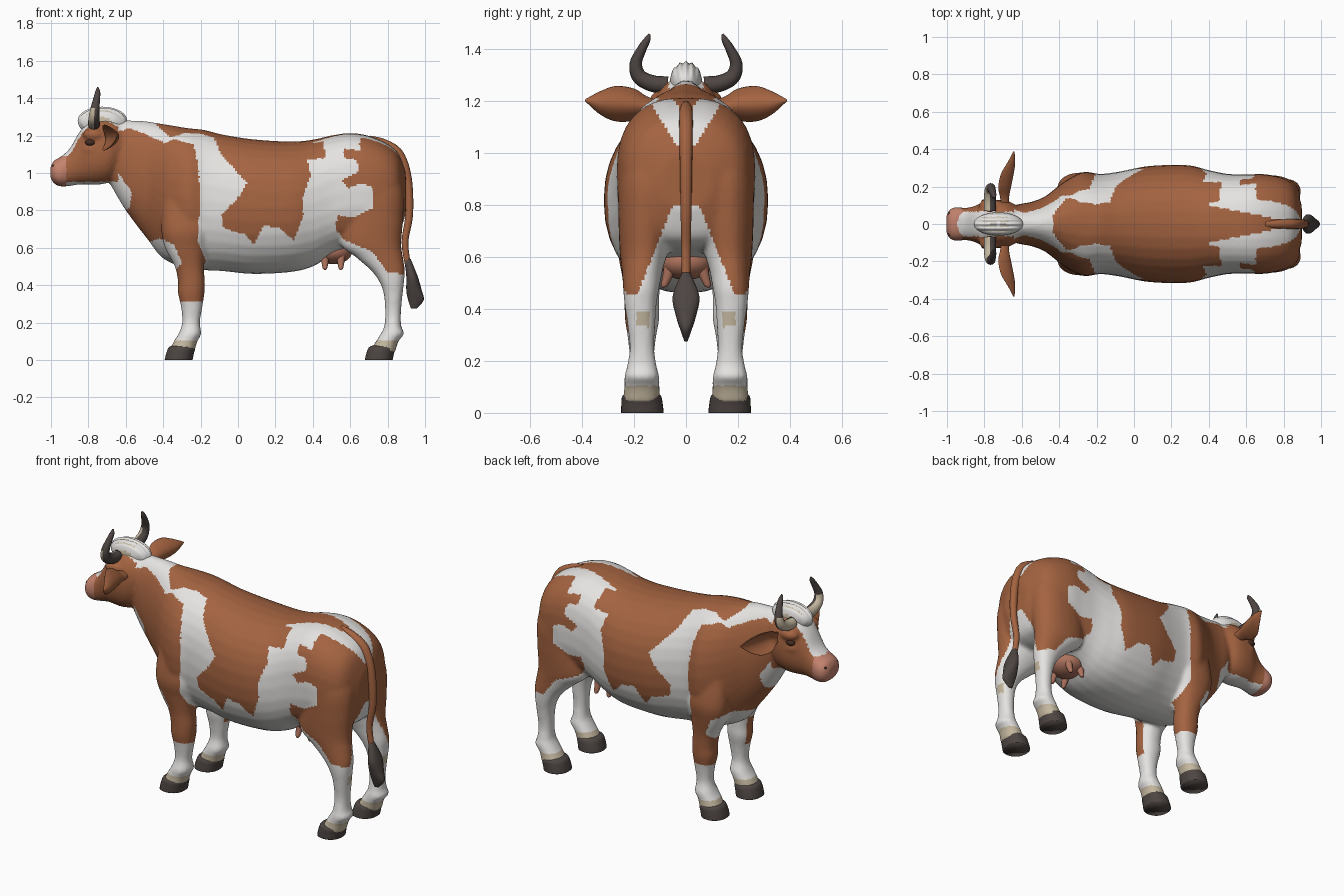
import bpy, bmesh, math
from mathutils import Vector, Matrix


def material(name, *rgb):
    m = bpy.data.materials.new(name)
    m.diffuse_color = (*rgb, 1)
    return m


WHITE = material("white hair", 0.78, 0.77, 0.75)
BROWN = material("brown hair", 0.37, 0.125, 0.052)
BEIGE = material("beige hair", 0.56, 0.48, 0.35)
PINK = material("pink nose", 0.56, 0.23, 0.16)
DARK = material("dark horn", 0.075, 0.06, 0.055)
UDDER = material("udder skin", 0.42, 0.17, 0.11)
EYE = material("eye brown", 0.06, 0.025, 0.015)


# ---------- helpers ----------
def smooth(keys, steps=6):
    """Catmull-Rom interpolation through tuples of numbers."""
    out = []
    for i in range(len(keys) - 1):
        a, b, c, d = (keys[min(max(j, 0), len(keys) - 1)] for j in range(i - 1, i + 3))
        for s in range(steps):
            t = s / steps
            out.append([0.5 * (2 * q + (r - p) * t + (2 * p - 5 * q + 4 * r - w) * t * t
                               + (3 * q - p - 3 * r + w) * t ** 3) for p, q, r, w in zip(a, b, c, d)])
    return out + [list(keys[-1])]


def oval(cx, cy, a, b, power=2.0, n=32):
    pts = []
    for i in range(n):
        c, s = math.cos(2 * math.pi * i / n), math.sin(2 * math.pi * i / n)
        pts.append((cx + a * math.copysign(abs(c) ** (2 / power), c),
                    cy + b * math.copysign(abs(s) ** (2 / power), s)))
    return pts


def loft(bm, rings):
    rows = [[bm.verts.new(p) for p in r] for r in rings]
    for r, q in zip(rows, rows[1:]):
        for i in range(len(r)):
            j = (i + 1) % len(r)
            bm.faces.new((r[i], r[j], q[j], q[i]))
    bm.faces.new(rows[0][::-1])
    bm.faces.new(rows[-1])


def along_x(bm, keys):
    """Keys: x, top z, bottom z, half width, squareness."""
    loft(bm, [[(x, u, v) for u, v in oval(0, (zt + zb) / 2, w, (zt - zb) / 2, p)]
              for x, zt, zb, w, p in smooth(keys)])


def column(bm, keys, side=1, dx=0.0):
    """Keys: z, x min, x max, y min, y max."""
    loft(bm, [[(u + dx, v * side, z) for u, v in
               oval((x0 + x1) / 2, (y0 + y1) / 2, (x1 - x0) / 2, (y1 - y0) / 2, 2.2)]
              for z, x0, x1, y0, y1 in smooth(keys)])


def tube(bm, keys, side):
    """Keys: x, y, z, radius. Side is a vector square to the path."""
    pts, rings = smooth(keys), []
    for i, p in enumerate(pts):
        t = Vector(pts[min(i + 1, len(pts) - 1)][:3]) - Vector(pts[max(i - 1, 0)][:3])
        up = t.normalized().cross(side)
        rings.append([Vector(p[:3]) + side * u + up * v for u, v in oval(0, 0, p[3], p[3], n=16)])
    loft(bm, rings)


def ball(bm, centre, radii, seg=32):
    bmesh.ops.create_uvsphere(bm, u_segments=seg, v_segments=seg // 2, radius=1,
                              matrix=Matrix.Translation(centre) @ Matrix.Diagonal((*radii, 1)))


def finish(bm, name, mats, rule=None):
    bmesh.ops.recalc_face_normals(bm, faces=bm.faces)
    me = bpy.data.meshes.new(name)
    bm.to_mesh(me)
    bm.free()
    ob = bpy.data.objects.new(name, me)
    bpy.context.collection.objects.link(ob)
    for m in mats:
        me.materials.append(m)
    paint(me, rule)
    return ob


def paint(me, rule):
    me.shade_smooth()
    if rule:
        for f in me.polygons:
            f.material_index = rule(f.center, f.normal)


def inside(x, z, poly):
    hit = False
    for (ax, az), (bx, bz) in zip(poly, poly[1:] + poly[:1]):
        if (az > z) != (bz > z) and x < (bx - ax) * (z - az) / (bz - az) + ax:
            hit = not hit
    return hit


# ---------- coat: trunk, neck, head and legs fused into one skin ----------
bm = bmesh.new()
along_x(bm, [(-.70, 1.26, .97, .08, 2), (-.62, 1.28, .83, .105, 2), (-.55, 1.28, .73, .118, 2),
             (-.48, 1.275, .64, .145, 2), (-.42, 1.265, .56, .19, 2), (-.36, 1.255, .52, .235, 2.1),
             (-.27, 1.24, .49, .278, 2.2), (-.18, 1.23, .48, .268, 2.2), (-.08, 1.205, .475, .28, 2.2),
             (.08, 1.18, .46, .31, 2.2), (.28, 1.168, .47, .315, 2.2), (.40, 1.178, .50, .288, 2.3),
             (.50, 1.20, .56, .268, 2.5), (.60, 1.213, .60, .265, 2.6), (.70, 1.198, .62, .266, 2.6),
             (.80, 1.155, .64, .245, 2.6), (.86, 1.10, .68, .20, 2.5), (.897, 1.0, .78, .10, 2.2)])
along_x(bm, [(-1.003, 1.03, .975, .045, 2.2), (-.985, 1.065, .945, .078, 2.3), (-.95, 1.085, .928, .09, 2.4),
             (-.90, 1.13, .93, .086, 2.4), (-.85, 1.215, .938, .097, 2.3), (-.80, 1.27, .938, .12, 2.3),
             (-.74, 1.29, .938, .13, 2.3), (-.68, 1.29, .955, .125, 2.2), (-.62, 1.26, 1.02, .095, 2)])
hind = [(1.05, .58, .84, .07, .22), (.9, .55, .885, .03, .258), (.75, .55, .882, .05, .26),
        (.62, .55, .873, .07, .255), (.55, .63, .882, .09, .247), (.48, .71, .892, .103, .242),
        (.42, .755, .888, .113, .237), (.35, .78, .88, .118, .227), (.25, .787, .871, .122, .217),
        (.18, .782, .873, .113, .227), (.14, .763, .888, .103, .237), (.10, .738, .858, .102, .237),
        (.04, .70, .84, .10, .245)]
fore = [(.85, -.40, -.15, .12, .25), (.7, -.41, -.15, .10, .275), (.6, -.39, -.17, .09, .26),
        (.5, -.338, -.182, .10, .242), (.42, -.321, -.177, .103, .237), (.36, -.321, -.179, .103, .235),
        (.28, -.304, -.191, .117, .223), (.2, -.298, -.204, .122, .218), (.14, -.318, -.197, .103, .237),
        (.10, -.343, -.217, .102, .237), (.04, -.37, -.235, .10, .245)]
for s in (1, -1):
    column(bm, hind, s)
    column(bm, fore, s)
    ball(bm, (-.77, s * .095, 1.205), (.06, .045, .035))      # brow
    ball(bm, (-.78, s * .095, 1.125), (.05, .035, .025))      # cheek bone
coat = finish(bm, "cow_coat", [WHITE, BROWN, BEIGE, PINK])
rm = coat.modifiers.new("fuse", 'REMESH')
rm.mode, rm.voxel_size = 'VOXEL', 0.011
sm = coat.modifiers.new("soften", 'SMOOTH')
sm.factor, sm.iterations = 0.5, 5
skin = bpy.data.meshes.new_from_object(coat.evaluated_get(bpy.context.evaluated_depsgraph_get()))
coat.modifiers.clear()
coat.data = skin
skin.materials.clear()
for m in (WHITE, BROWN, BEIGE, PINK):
    skin.materials.append(m)

# brown patches as side-view outlines (x, z)
SADDLE = [(-.20, 1.21), (-.13, 1.19), (-.09, 1.10), (-.02, 1.02), (.05, .95), (.01, .88), (-.09, .775),
          (-.075, .705), (.04, .67), (.085, .615), (.14, .72), (.22, .705), (.30, .64), (.35, .775),
          (.35, .88), (.39, .99), (.37, 1.07), (.465, 1.08), (.46, 1.15), (.44, 1.4), (-.43, 1.4),
          (-.43, 1.25), (-.36, 1.19), (-.28, 1.215)]
SHOULDER = [(-.64, 1.22), (-.58, 1.24), (-.475, 1.2), (-.395, 1.16), (-.34, 1.18), (-.235, 1.15), (-.21, 1.01),
            (-.205, .855), (-.215, .64), (-.16, .5), (-.16, .31), (-.34, .31), (-.34, .47), (-.30, .52),
            (-.345, .62), (-.42, .65), (-.487, .625), (-.55, .60), (-.66, .76), (-.575, .82), (-.57, .9),
            (-.64, 1.0)]
RUMP = [(.65, 1.3), (.95, 1.3), (.95, .45), (.80, .47), (.71, .585), (.57, .64), (.525, .695), (.53, .775),
        (.62, .76), (.715, .81), (.725, .92), (.66, .945), (.59, .92), (.55, .96), (.645, 1.005),
        (.635, 1.07), (.565, 1.08), (.565, 1.13), (.65, 1.12)]


def coat_rule(c, n):
    x, y, z = c.x, abs(c.y), c.z
    if z < .105 or (x > .8 and n.x > .3 and abs(z - .36) < .03 and abs(y - .165) < .025):
        return 2                                              # pasterns and hock spots
    if x < -.64 and z > .9:                                   # face
        if x < -.915 and z < 1.09:
            return 3
        return 0 if z < .953 or (y < .066 and z > 1.06) else 1
    if x > .4 and z > 1.03:                                   # spine stripe and hip bands
        low = max(.015, .1 - .2 * (x - .4))
        if y < low:
            return 1
        if y < min(.14, .05 + (z - 1.05) * .6):
            return 0
    if inside(x, z, SADDLE):
        return 1
    if inside(x, z, SHOULDER):
        return 1 if z > .55 or y > .14 else 0
    if inside(x, z, RUMP):
        return 1 if y > .05 + (.8 - z) * .4 or z > .8 else 0
    return 0


paint(skin, coat_rule)

# ---------- hooves ----------
hoof = [(0, -.392, -.243, .086, .25), (.03, -.385, -.237, .089, .249), (.065, -.372, -.23, .096, .245),
        (.078, -.35, -.25, .115, .225)]
for s, side in ((1, "left"), (-1, "right")):
    for dx, end in ((0, "front"), (1.07, "hind")):
        bm = bmesh.new()
        column(bm, hoof, s, dx)
        finish(bm, f"{end}_hoof_{side}", [DARK])

# ---------- horns, ears, eyes, nostrils ----------
for s, side in ((1, "left"), (-1, "right")):
    bm = bmesh.new()
    tube(bm, [(-.77, s * .07, 1.262, .033), (-.77, s * .13, 1.268, .032), (-.77, s * .18, 1.295, .029),
              (-.765, s * .193, 1.345, .024), (-.755, s * .17, 1.40, .018), (-.75, s * .15, 1.435, .013),
              (-.75, s * .14, 1.458, .004)], Vector((1, 0, 0)))
    finish(bm, f"horn_{side}", [DARK, BEIGE], lambda c, n: int(n.x < -.15 and c.z < 1.345))

    bm = bmesh.new()
    ear = [(.10, -.69, 1.175, .022, .025, .01), (.15, -.685, 1.18, .018, .038, .03),
           (.20, -.67, 1.186, .013, .062, .055), (.27, -.655, 1.19, .012, .068, .055),
           (.33, -.645, 1.193, .01, .045, .03), (.388, -.643, 1.203, .004, .004, 0)]
    loft(bm, [[(x + u - cup * (v / h) ** 2, s * y, z + v) for u, v in oval(0, 0, t, h)]
              for y, x, z, t, h, cup in smooth(ear)])
    finish(bm, f"ear_{side}", [BROWN])

    bm = bmesh.new()
    ball(bm, (-.79, s * .115, 1.163), (.028, .02, .018), 16)
    finish(bm, f"eye_{side}", [EYE])
    bm = bmesh.new()
    ball(bm, (-.98, s * .052, 1.035), (.014, .016, .013), 16)
    finish(bm, f"nostril_{side}", [EYE])

# ---------- forelock with faint beige strands ----------
bm = bmesh.new()
ball(bm, (-.725, 0, 1.275), (.132, .062, .075), 64)
for v in bm.verts:
    v.co.z += .004 * math.cos(v.co.y * 260)
finish(bm, "forelock", [WHITE, BEIGE],
       lambda c, n: int(math.cos(c.y * 260) < -.8 and abs(c.x + .74) < .07))

# ---------- tail and brush ----------
bm = bmesh.new()
tube(bm, [(.70, 0, 1.18, .02), (.78, 0, 1.155, .026), (.86, 0, 1.10, .026), (.905, 0, .97, .024),
          (.915, 0, .78, .021), (.893, 0, .63, .018), (.91, 0, .50, .016)], Vector((0, 1, 0)))
finish(bm, "tail", [BROWN])
bm = bmesh.new()
column(bm, [(.54, .893, .923, -.014, .014), (.50, .895, .94, -.034, .034), (.44, .90, .963, -.052, .052),
            (.37, .90, .983, -.038, .038), (.32, .91, .993, -.022, .022), (.275, .925, .955, -.006, .006)])
finish(bm, "tail_brush", [DARK])

# ---------- udder with four teats ----------
bm = bmesh.new()
ball(bm, (.51, 0, .58), (.10, .105, .068))
for tx in (.465, .55):
    for ty in (-.065, .065):
        tube(bm, [(tx, ty * .9, .57, .026), (tx, ty * 1.1, .525, .019), (tx, ty * 1.3, .49, .012),
                  (tx, ty * 1.32, .482, .004)], Vector((1, 0, 0)))
finish(bm, "udder", [UDDER])
